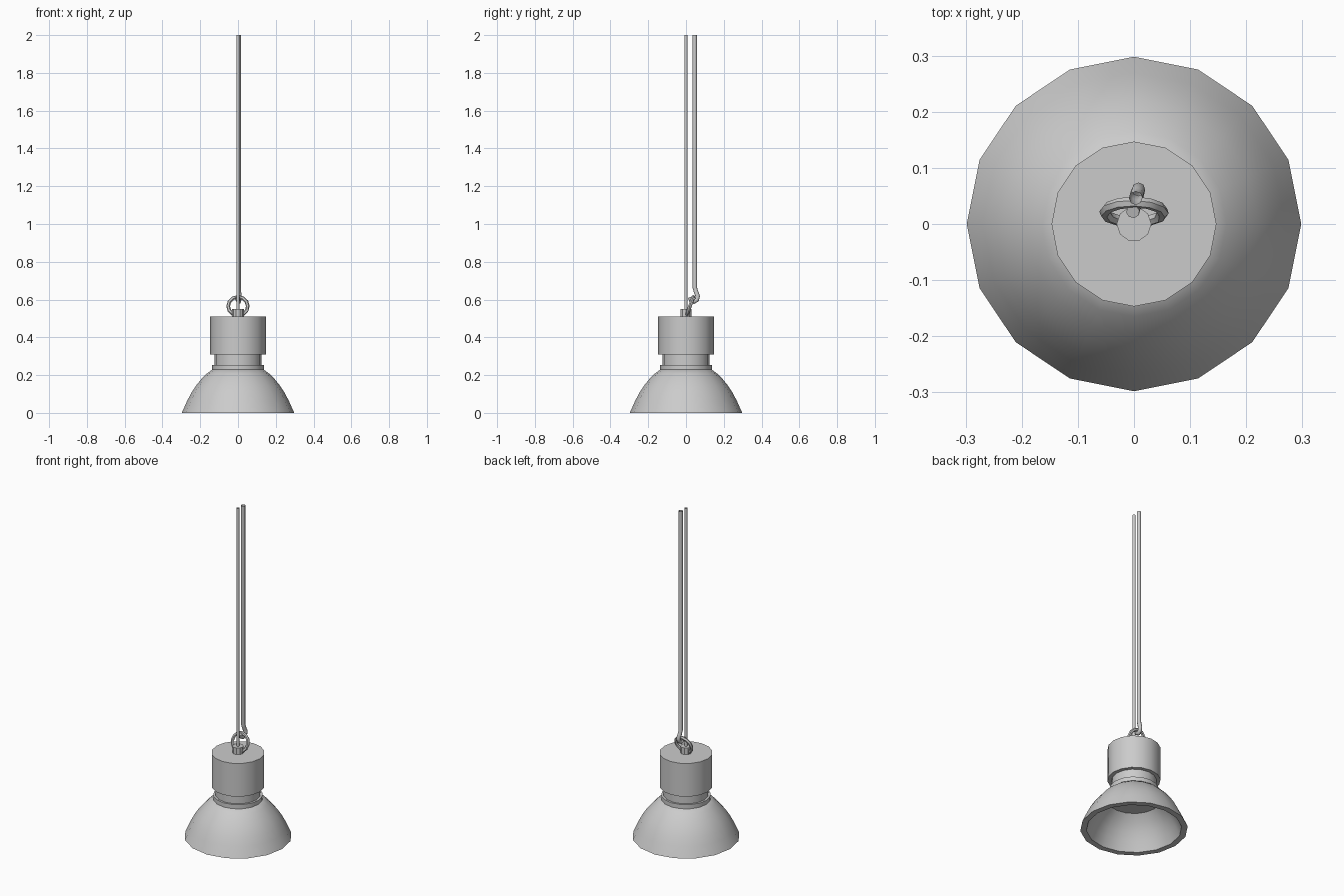
import bpy
import bmesh
import math
from mathutils import Vector

cube = bpy.data.objects.get("Cube")
if cube:
    bpy.data.objects.remove(cube, do_unlink=True)

grey = bpy.data.materials.new("light_grey")
grey.use_nodes = True
COLOUR = (0.6, 0.6, 0.6, 1)
grey.diffuse_color = COLOUR
grey.node_tree.nodes["Principled BSDF"].inputs["Base Color"].default_value = COLOUR


def finish(name, bm, angle=35):
    bmesh.ops.recalc_face_normals(bm, faces=bm.faces)
    mesh = bpy.data.meshes.new(name)
    bm.to_mesh(mesh)
    bm.free()
    mesh.materials.append(grey)
    obj = bpy.data.objects.new(name, mesh)
    bpy.context.collection.objects.link(obj)
    bpy.ops.object.select_all(action="DESELECT")
    obj.select_set(True)
    bpy.context.view_layer.objects.active = obj
    bpy.ops.object.shade_smooth_by_angle(angle=math.radians(angle))
    return obj


def lathe(name, profile, sides=16):
    """Revolve (radius, height) points about z; zero radius closes an end."""
    bm = bmesh.new()
    verts = [bm.verts.new((r, 0, z)) for r, z in profile]
    edges = [bm.edges.new(pair) for pair in zip(verts, verts[1:])]
    bmesh.ops.spin(bm, geom=verts + edges, axis=(0, 0, 1), cent=(0, 0, 0),
                   angle=math.tau, steps=sides, use_duplicate=False)
    bmesh.ops.remove_doubles(bm, verts=bm.verts, dist=0.0001)
    return finish(name, bm)


def tube(name, points, radius, sides=8, closed=False, cap_end=False):
    """Sweep a round section along a path lying close to the yz plane or a ring."""
    points = [Vector(p) for p in points]
    count = len(points)
    bm = bmesh.new()
    rings = []
    side = None
    for i, p in enumerate(points):
        after = points[(i + 1) % count] if closed else points[min(i + 1, count - 1)]
        before = points[i - 1] if closed else points[max(i - 1, 0)]
        along = (after - before).normalized()
        side = side or along.orthogonal()
        side = (side - along * side.dot(along)).normalized()
        other = along.cross(side)
        rings.append([bm.verts.new(p + radius * (side * math.cos(a) + other * math.sin(a)))
                      for a in (math.tau * k / sides for k in range(sides))])
    pairs = list(zip(rings, rings[1:]))
    if closed:
        pairs.append((rings[-1], rings[0]))
    for low, high in pairs:
        for k in range(sides):
            n = (k + 1) % sides
            bm.faces.new((low[k], low[n], high[n], high[k]))
    if cap_end:
        bm.faces.new(rings[-1])
    return finish(name, bm, 50)


# Bowl shade with wall thickness and a closed ceiling
lathe("shade", [(0, 0.235), (0.135, 0.23), (0.165, 0.208), (0.193, 0.18),
                (0.222, 0.145), (0.248, 0.105), (0.27, 0.062), (0.298, 0),
                (0.264, 0), (0.24, 0.055), (0.215, 0.1), (0.185, 0.142),
                (0.145, 0.18), (0, 0.18)])

# Flange, neck and lamp housing
lathe("flange", [(0, 0.225), (0.137, 0.225), (0.137, 0.254), (0, 0.254)])
lathe("neck", [(0, 0.25), (0.125, 0.25), (0.125, 0.315), (0, 0.315)])
lathe("housing", [(0, 0.308), (0.147, 0.308), (0.147, 0.51), (0, 0.51)])

# Cable collar and open-ended power cable
lathe("cable_collar", [(0, 0.505), (0.031, 0.505), (0.031, 0.55), (0, 0.55)], 10)
tube("power_cable", [(0, 0, 0.54), (0, 0, 2)], 0.009)

# Tilted hanging ring
TILT = math.radians(20)
ring_path = []
for k in range(12):
    a = math.tau * k / 12
    rise = 0.052 * math.sin(a)
    ring_path.append((0.052 * math.cos(a), 0.021 + rise * math.sin(TILT),
                      0.565 + rise * math.cos(TILT)))
tube("hanging_ring", ring_path, 0.01, 6, closed=True)

# Suspension rod ending in a hook around the ring
tube("suspension_rod", [(0.003, 0.046, 2), (0.003, 0.046, 0.665),
                        (0.005, 0.054, 0.638), (0.008, 0.062, 0.618),
                        (0.007, 0.058, 0.598), (0.004, 0.042, 0.588),
                        (0, 0.027, 0.596), (-0.002, 0.022, 0.612)],
     0.012, 8, cap_end=True)
